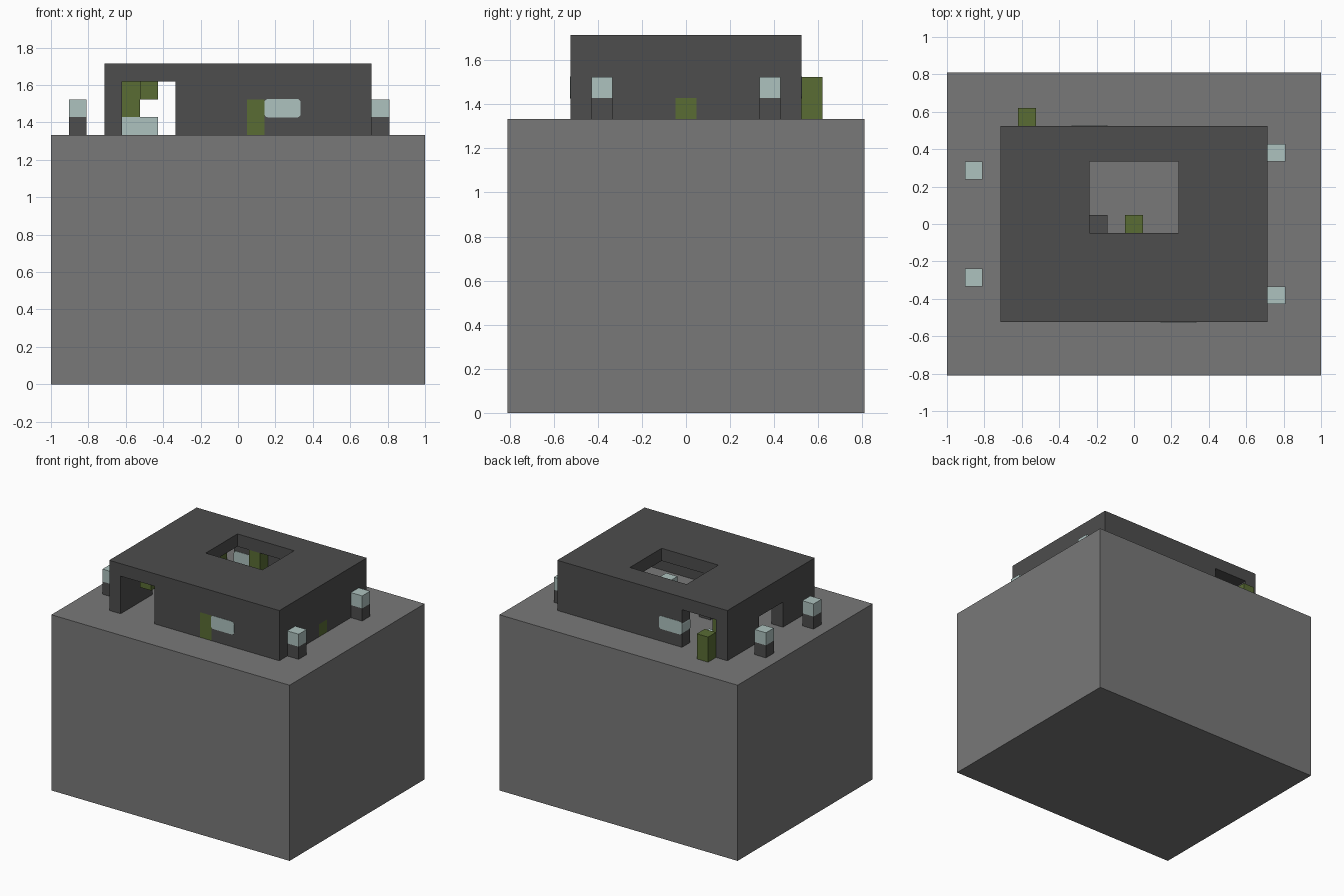
import bpy, bmesh
from itertools import product
from mathutils import Vector

old = bpy.data.objects.get("Cube")
if old:
    bpy.data.objects.remove(old)

# Block grid: the plinth is 21 x 17 x 14 blocks
U = 2 / 21
ORIGIN = Vector((-1, -8.5 * U, 0))
G = 14  # first layer above the plinth


def material(name, rgb):
    m = bpy.data.materials.new(name)
    m.use_nodes = True
    m.diffuse_color = (*rgb, 1)
    m.node_tree.nodes["Principled BSDF"].inputs["Base Color"].default_value = (*rgb, 1)
    return m


STONE = material("grey_stone", (0.19, 0.19, 0.19))
DARK = material("dark_stone", (0.075, 0.075, 0.075))
PALE = material("pale_glass", (0.42, 0.54, 0.52))
GREEN = material("moss_green", (0.1, 0.15, 0.034))


def finish(name, bm, mat):
    mesh = bpy.data.meshes.new(name)
    bm.to_mesh(mesh)
    bm.free()
    mesh.materials.append(mat)
    ob = bpy.data.objects.new(name, mesh)
    bpy.context.collection.objects.link(ob)
    return ob


def block(name, mat, lo, size, grow=0, round_y=0):
    """Box on the block grid, optionally with corners rounded along y."""
    bm = bmesh.new()
    bmesh.ops.create_cube(bm, size=1)
    lo, size = Vector(lo), Vector(size)
    for v in bm.verts:
        sign = v.co * 2
        v.co = ORIGIN + (lo + size / 2 + size * sign / 2) * U + sign * grow
    if round_y:
        edges = [e for e in bm.edges
                 if abs(e.verts[0].co.y - e.verts[1].co.y) > U / 2]
        bmesh.ops.bevel(bm, geom=edges, offset=round_y, segments=3,
                        profile=0.5, affect="EDGES")
    return finish(name, bm, mat)


def skin(name, mat, cells):
    """Outer surface of a set of grid cells, merged into flat faces."""
    bm = bmesh.new()
    for cell in cells:
        for axis, side in product(range(3), (0, 1)):
            near = list(cell)
            near[axis] += 2 * side - 1
            if tuple(near) in cells:
                continue
            b, c = (axis + 1) % 3, (axis + 2) % 3
            ring = [(0, 0), (1, 0), (1, 1), (0, 1)]
            verts = []
            for i, j in (ring if side else ring[::-1]):
                p = Vector(cell)
                p[axis] += side
                p[b] += i
                p[c] += j
                verts.append(bm.verts.new(ORIGIN + p * U))
            bm.faces.new(verts)
    bmesh.ops.remove_doubles(bm, verts=bm.verts, dist=0.001)
    bmesh.ops.dissolve_limit(bm, angle_limit=0.01, verts=bm.verts, edges=bm.edges)
    return finish(name, bm, mat)


# Plinth
block("plinth", STONE, (0, 0, 0), (21, 17, G))


# Building shell: roof with a skylight, walls with doorways and insert gaps
def is_shell(x, y, z):
    if z == 3:
        return not (8 <= x < 13 and 8 <= y < 12)
    west, east = x == 3, x == 17
    front, back = y == 3, y == 13
    if not (west or east or front or back):
        return False
    if (front or back) and 4 <= x < 7:
        return False
    if west and 7 <= y < 10 and z < 2:
        return False
    if front and x == 11 and z < 2:
        return False
    return not (east and y == 8 and z == 0)


shell = {(x, y, z + G)
         for x, y, z in product(range(3, 18), range(3, 14), range(4))
         if is_shell(x, y, z)}
skin("building_shell", DARK, shell)

# Windows with rounded corners and green wall inserts
block("front_window", PALE, (12, 3, G + 1), (2, 1, 1), 0.002, 0.02)
block("back_window", PALE, (7, 13, G + 1), (2, 1, 1), 0.002, 0.02)
block("front_green_panel", GREEN, (11, 3, G), (1, 1, 2))
block("side_green_panel", GREEN, (17, 8, G), (1, 1, 1))

# Lamp posts on both sides
for i, (x, y) in enumerate([(1, 5), (1, 11), (18, 4), (18, 12)], 1):
    block(f"lamp_post_{i}", DARK, (x, y, G), (1, 1, 1))
    block(f"lamp_head_{i}", PALE, (x, y, G + 1), (1, 1, 1))

# Open door leaf behind the back doorway
block("back_door_leaf", GREEN, (4, 14, G), (1, 1, 2))

# Furnishings inside
block("pale_bench", PALE, (4, 12, G), (2, 1, 1))
block("bench_hanging", GREEN, (4, 12, G + 1), (1, 1, 2))
block("doorway_hanging", GREEN, (5, 4, G + 2), (1, 1, 1))
block("inner_green_column", GREEN, (9, 12, G), (1, 1, 3))
block("courtyard_green_block", GREEN, (10, 8, G), (1, 1, 1))
block("courtyard_dark_block", DARK, (8, 8, G), (1, 1, 1))
block("inner_pale_block", PALE, (13, 6, G), (1, 1, 1))
